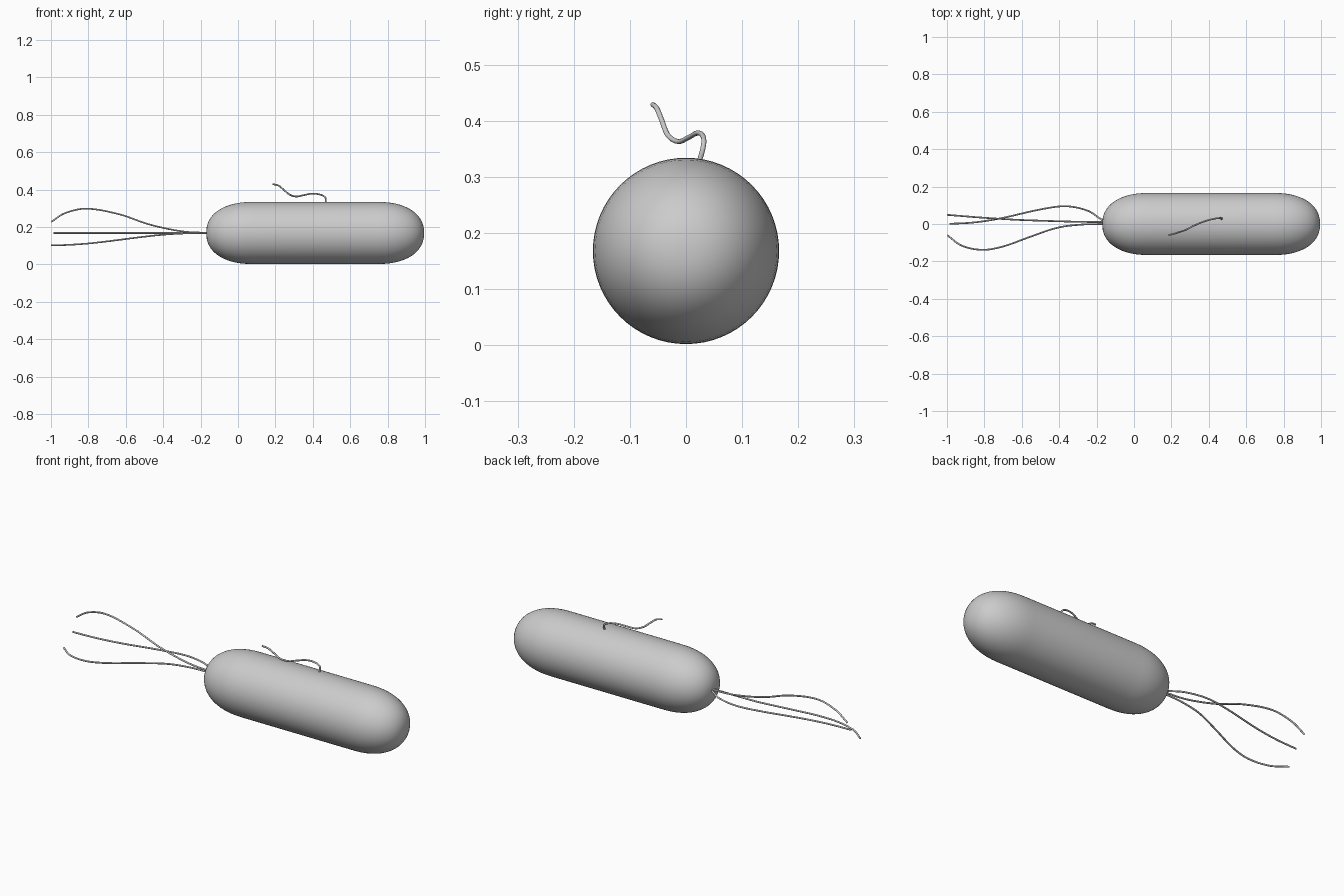
import bpy, bmesh, math
from mathutils import Vector

if "Cube" in bpy.data.objects:
    bpy.data.objects.remove(bpy.data.objects["Cube"])

R, CZ = 0.166, 0.168          # body radius and axis height
X0, X1, CAP = -0.17, 0.995, 0.25
EXP = 2.25                    # roundness of the end caps


def body():
    # half profile of one cap, then mirrored to the other end
    n, seg = 14, 64
    cap = []
    for i in range(1, n + 1):
        t = math.pi / 2 * i / n
        cap.append((CAP * (1 - math.cos(t) ** (2 / EXP)), R * math.sin(t) ** (2 / EXP)))
    prof = [(X0 + d, r) for d, r in cap] + [(X1 - d, r) for d, r in reversed(cap)]
    bm = bmesh.new()
    rings = [[bm.verts.new((x, r * math.cos(2 * math.pi * k / seg),
                            CZ + r * math.sin(2 * math.pi * k / seg)))
              for k in range(seg)] for x, r in prof]
    for a, b in zip(rings, rings[1:]):
        for k in range(seg):
            j = (k + 1) % seg
            bm.faces.new((a[k], a[j], b[j], b[k]))
    for x, ring in ((X0, rings[0]), (X1, rings[-1])):
        tip = bm.verts.new((x, 0, CZ))
        for k in range(seg):
            bm.faces.new((ring[k], ring[(k + 1) % seg], tip))
    bmesh.ops.recalc_face_normals(bm, faces=bm.faces)
    for f in bm.faces:
        f.smooth = True
    me = bpy.data.meshes.new("cell_body")
    bm.to_mesh(me)
    bm.free()
    bpy.context.collection.objects.link(bpy.data.objects.new("cell_body", me))


def strand(name, pts, radius=0.0045):
    # smooth round tube through the points
    cu = bpy.data.curves.new(name, 'CURVE')
    cu.dimensions = '3D'
    cu.bevel_depth = radius
    cu.bevel_resolution = 3
    cu.resolution_u = 10
    cu.use_fill_caps = True
    sp = cu.splines.new('BEZIER')
    sp.bezier_points.add(len(pts) - 1)
    # tangents from neighbouring points
    P = [Vector(p) for p in pts]
    for i, bp in enumerate(sp.bezier_points):
        a, b = P[max(i - 1, 0)], P[min(i + 1, len(P) - 1)]
        tan = (b - a).normalized()
        bp.handle_left_type = bp.handle_right_type = 'FREE'
        bp.co = P[i]
        bp.handle_left = P[i] - tan * (P[i] - a).length / 3
        bp.handle_right = P[i] + tan * (b - P[i]).length / 3
    bpy.context.collection.objects.link(bpy.data.objects.new(name, cu))


body()

# three tail flagella
strand("flagellum_upper", [(-0.15, 0.01, 0.168), (-0.3, 0.012, 0.177), (-0.475, 0.017, 0.214),
                           (-0.635, 0.023, 0.268), (-0.81, 0.034, 0.298),
                           (-0.925, 0.043, 0.274), (-0.998, 0.049, 0.228)])
strand("flagellum_middle", [(-0.15, 0.005, 0.168), (-0.18, 0.028, 0.168), (-0.25, 0.072, 0.168),
                            (-0.365, 0.095, 0.168), (-0.5, 0.078, 0.168),
                            (-0.72, 0.029, 0.168), (-0.86, 0.008, 0.168), (-0.987, 0.001, 0.168)])
strand("flagellum_lower", [(-0.15, 0.0, 0.168), (-0.28, -0.003, 0.166), (-0.41, -0.02, 0.158),
                           (-0.56, -0.07, 0.141), (-0.7, -0.12, 0.123), (-0.81, -0.138, 0.111),
                           (-0.92, -0.116, 0.104), (-0.998, -0.06, 0.102)])

# wavy hair on top of the body
strand("pilus", [(0.465, 0.02, 0.315), (0.468, 0.031, 0.355), (0.44, 0.03, 0.373),
                 (0.395, 0.02, 0.378), (0.35, 0.004, 0.37), (0.31, -0.014, 0.363),
                 (0.275, -0.032, 0.374), (0.24, -0.044, 0.403),
                 (0.215, -0.052, 0.422), (0.185, -0.059, 0.429)])
